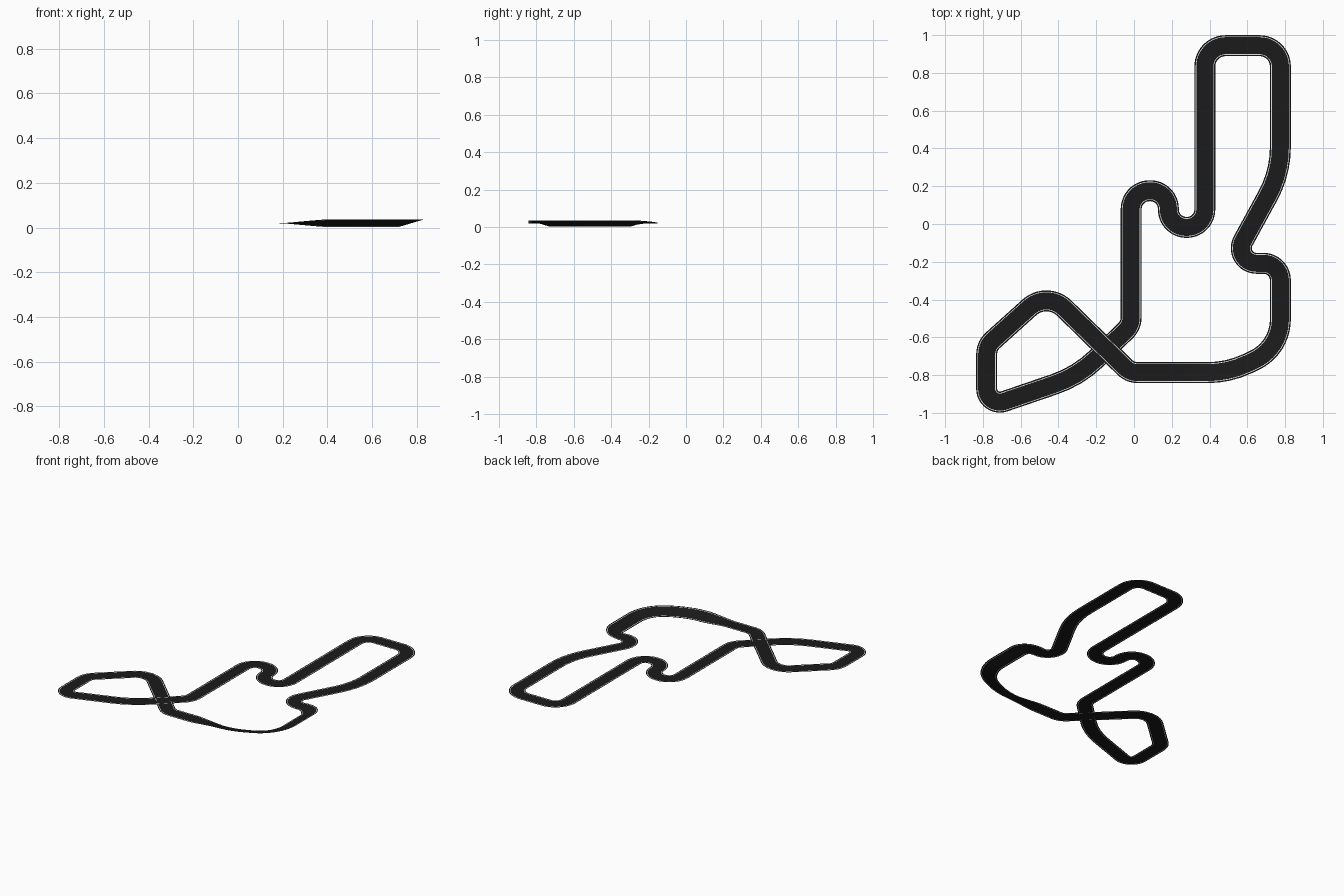
import bpy, bmesh, math
from mathutils import Vector

if "Cube" in bpy.data.objects:
    bpy.data.objects.remove(bpy.data.objects["Cube"])

Z, HALF, SLOPE = 0.0195, 0.0555, 0.0165 / 0.0555

# Centre line of the circuit: corner x, y and corner radius
CORNERS = [
    (0.375, -0.018, 0.095), (0.375, 0.944, 0.11), (0.775, 0.944, 0.11),
    (0.775, 0.27, 0.54), (0.513, -0.208, 0.08), (0.775, -0.208, 0.09),
    (0.775, -0.657, 0.24), (0.50, -0.787, 0.5), (-0.02, -0.787, 0.1),
    (-0.46, -0.357, 0.135), (-0.78, -0.645, 0.1), (-0.78, -0.971, 0.07),
    (-0.297, -0.806, 0.6), (-0.015, -0.537, 0.1), (-0.015, 0.176, 0.097),
    (0.182, 0.176, 0.095), (0.182, -0.018, 0.095),
]


def material(name, rgb):
    m = bpy.data.materials.new(name)
    m.diffuse_color = (*rgb, 1)
    m.use_nodes = True
    m.node_tree.nodes["Principled BSDF"].inputs["Base Color"].default_value = m.diffuse_color
    return m


def clamp(v):
    return max(0.0, min(1.0, v))


def centre_line():
    """Round every corner, then subdivide the straights. Returns points and tangents."""
    arcs = []
    n = len(CORNERS)
    for i, (x, y, r) in enumerate(CORNERS):
        p = Vector((x, y))
        d0 = (p - Vector(CORNERS[i - 1][:2])).normalized()
        d1 = (Vector(CORNERS[(i + 1) % n][:2]) - p).normalized()
        turn = math.atan2(d0.x * d1.y - d0.y * d1.x, d0.dot(d1))
        start = p - d0 * r * math.tan(abs(turn) / 2)
        side = math.copysign(1, turn)
        centre = start + Vector((-d0.y, d0.x)) * r * side
        a0 = math.atan2(d0.y, d0.x)
        steps = max(4, math.ceil(abs(turn) / math.radians(7)))
        arc = []
        for k in range(steps + 1):
            a = a0 + turn * k / steps
            t = Vector((math.cos(a), math.sin(a)))
            arc.append((centre + Vector((t.y, -t.x)) * r * side, t))
        arcs.append(arc)
    path = []
    for i, arc in enumerate(arcs):
        path += arc
        a, b = arc[-1][0], arcs[(i + 1) % n][0][0]
        steps = int((b - a).length / 0.04)
        path += [(a.lerp(b, k / steps), arc[-1][1]) for k in range(1, steps)]
    # drop repeated points where two arcs meet
    return [p for i, p in enumerate(path) if (p[0] - path[i - 1][0]).length > 0.003]


def banking(p):
    """Amount of banking: only on the long lower right bend."""
    if p.y > -0.2 or p.x < 0.2:
        return 0.0
    w = clamp((p.x - 0.2) / 0.18)
    if p.y > -0.35:
        w = min(w, clamp((p.x - 0.655 - 0.208 - p.y) / 0.2))
    return w


def ribbon(name, offsets, mats):
    """Strips following the circuit between sideways offsets; every second one is paint."""
    bm = bmesh.new()
    rows = []
    for p, t in PATH:
        nrm, w = Vector((-t.y, t.x)), banking(p)
        rows.append([bm.verts.new((*(p + nrm * o), Z + SLOPE * w * o)) for o in offsets])
    for i, a in enumerate(rows):
        b = rows[(i + 1) % len(rows)]
        for k in range(len(offsets) - 1):
            f = bm.faces.new((a[k], a[k + 1], b[k + 1], b[k]))
            f.material_index = k % 2
    me = bpy.data.meshes.new(name)
    bm.to_mesh(me)
    bm.free()
    for m in mats:
        me.materials.append(m)
    ob = bpy.data.objects.new(name, me)
    bpy.context.collection.objects.link(ob)
    return ob


PATH = centre_line()
asphalt = material("dark asphalt", (0.0105, 0.0105, 0.0105))
white = material("white paint", (0.8, 0.8, 0.8))

# Road surface with a painted line inset along each edge
OUT, IN = 0.0485, 0.045
ribbon("road_surface", (HALF, OUT, IN, -IN, -OUT, -HALF), (asphalt, white))
